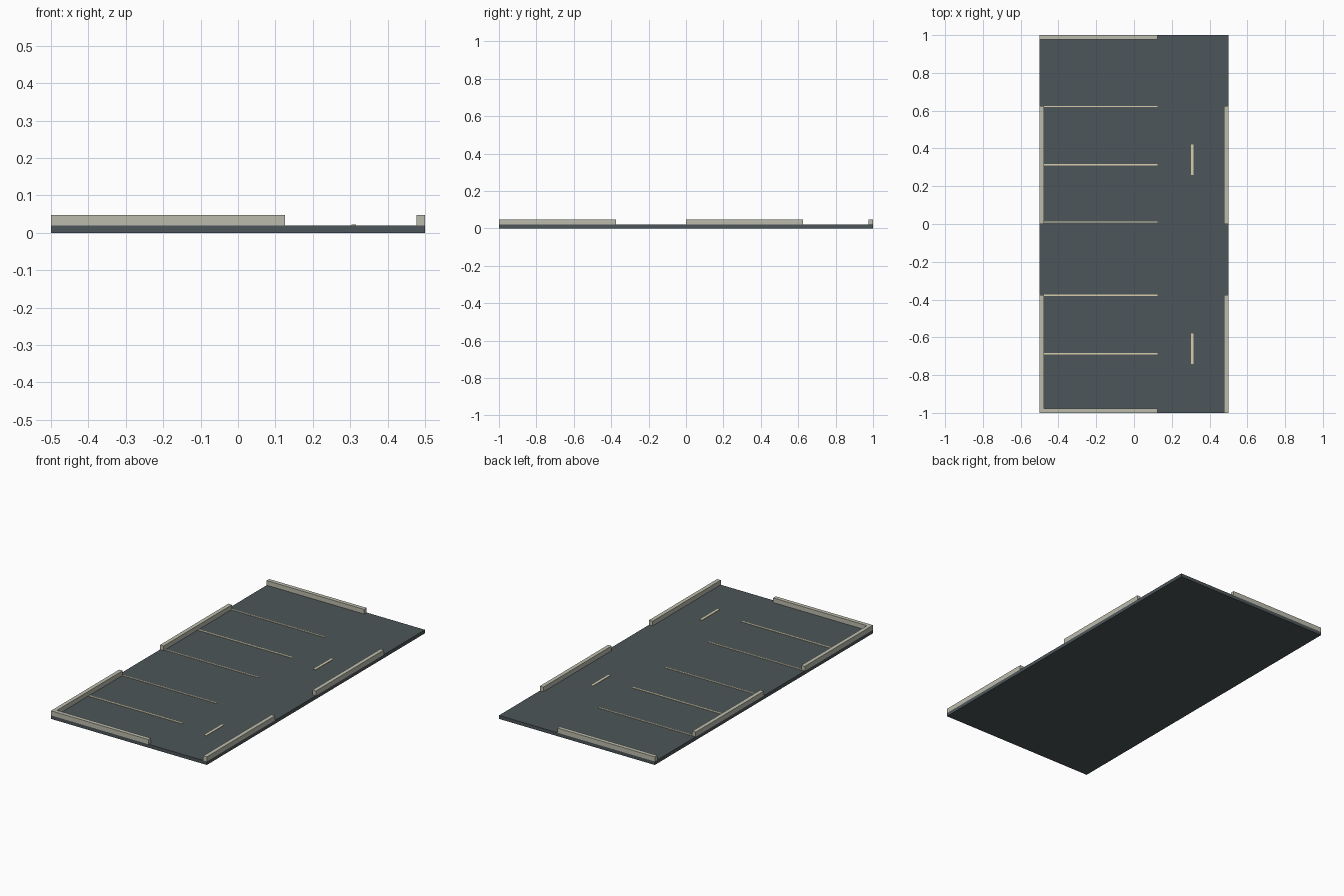
import bpy

if "Cube" in bpy.data.objects:
    bpy.data.objects.remove(bpy.data.objects["Cube"])


def make_material(name, rgb):
    mat = bpy.data.materials.new(name)
    mat.diffuse_color = (*rgb, 1.0)
    mat.use_nodes = True
    mat.node_tree.nodes["Principled BSDF"].inputs["Base Color"].default_value = mat.diffuse_color
    return mat


ASPHALT = make_material("dark asphalt", (0.075, 0.092, 0.100))
CONCRETE = make_material("pale concrete", (0.50, 0.50, 0.42))
PAINT = make_material("cream paint", (0.68, 0.62, 0.42))

SLAB_TOP = 0.02
CURB_TOP = 0.047
PAINT_TOP = 0.0225
CURB_W = 0.023
CURB_END = 0.125     # x where the end curbs and bay lines stop
BAY_END = 0.625      # length of the parking bays along each tile


def box(name, x, y, z, mat):
    """Box spanning the given (min, max) ranges."""
    spans = (x, y, z)
    bpy.ops.mesh.primitive_cube_add(size=1, location=[(a + b) / 2 for a, b in spans])
    obj = bpy.context.object
    obj.name = name
    obj.scale = [b - a for a, b in spans]
    bpy.ops.object.transform_apply(location=False, rotation=False, scale=True)
    obj.data.materials.append(mat)
    return obj


curb_z = (SLAB_TOP, CURB_TOP)
paint_z = (SLAB_TOP, PAINT_TOP)

# Two square tiles, each with side curbs and a lane dash
for tile, y0 in (("front", -1.0), ("back", 0.0)):
    box(f"{tile}_asphalt_slab", (-0.5, 0.5), (y0, y0 + 1), (0, SLAB_TOP), ASPHALT)
    box(f"{tile}_left_curb", (-0.5, -0.5 + CURB_W), (y0, y0 + BAY_END), curb_z, CONCRETE)
    box(f"{tile}_right_curb", (0.5 - CURB_W, 0.5), (y0, y0 + BAY_END), curb_z, CONCRETE)
    box(f"{tile}_lane_dash", (0.303, 0.316), (y0 + 0.26, y0 + 0.42), paint_z, PAINT)

# Curbs across the two ends
box("front_end_curb", (-0.5 + CURB_W, CURB_END), (-1, -1 + CURB_W), curb_z, CONCRETE)
box("back_end_curb", (-0.5, CURB_END), (1 - CURB_W, 1), curb_z, CONCRETE)

# Painted bay dividers
for i, (y, width) in enumerate(((-0.687, 0.009), (-0.377, 0.007), (0.011, 0.007),
                                (0.314, 0.009), (0.622, 0.007))):
    box(f"bay_line_{i + 1}", (-0.5 + CURB_W, CURB_END),
        (y - width / 2, y + width / 2), paint_z, PAINT)
